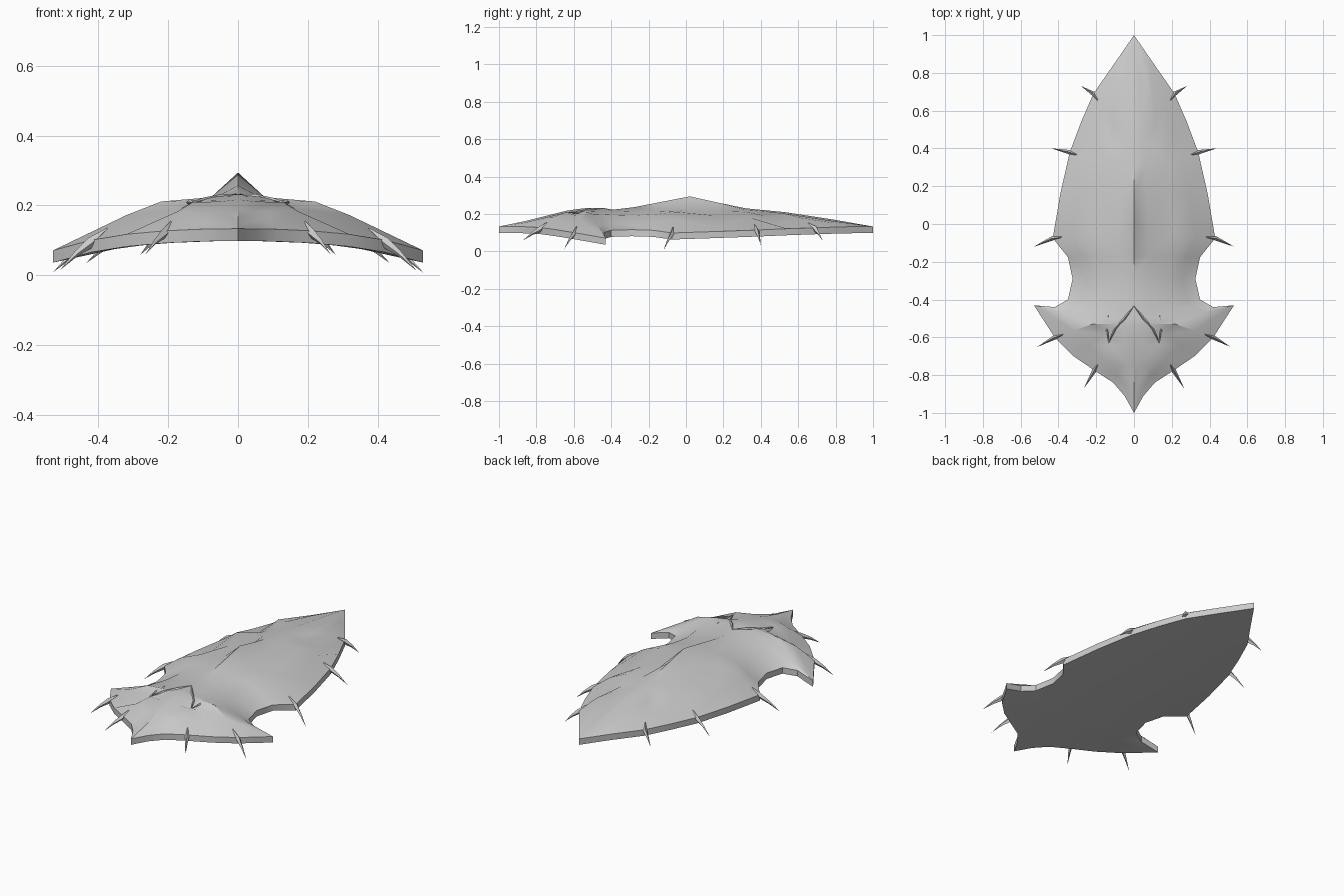
import bpy, bmesh, math
from mathutils import Vector

if "Cube" in bpy.data.objects:
    bpy.data.objects.remove(bpy.data.objects["Cube"])

RIM = 0.035


def under(x):
    # curved underside height
    return 0.098 - 0.12 * x * x - 0.36 * x ** 4


# Ridge line seen from the side: (y, z)
PROFILE = [(1, .133), (.6, .203), (.3, .232), (.02, .294), (-.28, .236), (-.4, .222),
           (-.46, .235), (-.55, .231), (-.64, .217), (-.85, .164), (-1, .133)]


def ridge(y):
    for (a, za), (b, zb) in zip(PROFILE, PROFILE[1:]):
        if a >= y >= b:
            return za + (zb - za) * (a - y) / (a - b)


# Stations from tip to tail: edge x, edge y, shoulder x, shoulder y, rib (+) or valley (-)
STATIONS = [
    (.10, .855, .065, .79, 0), (.215, .69, .11, .53, 1), (.28, .54, .125, .42, -1),
    (.34, .38, .17, .32, 1), (.39, .16, .18, .16, -1), (.43, -.075, .215, -.05, 1),
    (.35, -.175, .205, -.17, -.3), (.325, -.29, .19, -.28, -.9), (.35, -.40, .20, -.39, -.6),
    (.42, -.44, .215, -.45, -.3), (.53, -.43, .225, -.50, -.1), (.42, -.60, .22, -.53, 1),
    (.32, -.70, .165, -.585, -1), (.21, -.775, .13, -.64, 1), (.11, -.84, .08, -.75, -.5),
    (.05, -.91, .03, -.86, 0),
]


def row(ex, ey, sx, sy, rib):
    cy = .02 if sy == -.05 else sy
    zc = ridge(cy)
    edge = Vector((ex, ey, under(ex) + RIM))
    shoulder = Vector((sx, sy, min(.201 + .01 * rib, zc - .008)))
    mid = edge.lerp(shoulder, .5) + Vector((0, 0, .016 * rib))
    inner = Vector((sx * .36, (sy + cy) / 2, min(.219 + .004 * rib, zc - .006)))
    return [edge, mid, shoulder, inner, Vector((0, cy, zc))]


def end_row(y):
    return [Vector((0, y, under(0) + RIM))] * 5


def finish(name, bm):
    bmesh.ops.remove_doubles(bm, verts=bm.verts, dist=.0005)
    bmesh.ops.recalc_face_normals(bm, faces=bm.faces)
    me = bpy.data.meshes.new(name)
    bm.to_mesh(me)
    bm.free()
    for p in me.polygons:
        p.use_smooth = True
    me.set_sharp_from_angle(angle=math.radians(30))
    bpy.context.collection.objects.link(bpy.data.objects.new(name, me))


# Shield body: ribbed top, rim wall and curved underside, mirrored
rows = [end_row(1)] + [row(*s) for s in STATIONS] + [end_row(-1)]
bm = bmesh.new()
for side in (1, -1):
    top = [[bm.verts.new((p.x * side, p.y, p.z)) for p in r] for r in rows]
    low = [[bm.verts.new((p.x * side, p.y, under(p.x))) for p in r] for r in rows]
    for i in range(len(rows) - 1):
        for j in range(4):
            for g in (top, low):
                bm.faces.new((g[i][j], g[i + 1][j], g[i + 1][j + 1], g[i][j + 1]))
        bm.faces.new((top[i][0], low[i][0], low[i + 1][0], top[i + 1][0]))
finish("shield_body", bm)


def claw_pair(name, pts, radii, tall=1.3):
    # four-sided tapering claw along a path, on both sides
    for side, word in ((1, "right"), (-1, "left")):
        path = [Vector((p[0] * side, p[1], p[2])) for p in pts]
        bm = bmesh.new()
        rings = []
        for i, p in enumerate(path):
            d = (path[min(i + 1, len(path) - 1)] - path[max(i - 1, 0)]).normalized()
            u = d.cross(Vector((0, 0, 1))).normalized()
            v = u.cross(d) * tall
            rings.append([bm.verts.new(p + k * radii[i]) for k in (u, v, -u, -v)])
        for a, b in zip(rings, rings[1:]):
            for k in range(4):
                m = (k + 1) % 4
                bm.faces.new((a[k], a[m], b[m], b[k]))
        finish(f"{name}_{word}", bm)


# Edge spikes, one at the end of every rib, curving down to the tip
tips = [(.28, .73), (.435, .40), (.53, -.12), (.51, -.65), (.265, -.87)]
ribs = [row(*s) for s in STATIONS if s[4] == 1]
for n, (rib, (x, y)) in enumerate(zip(ribs, tips)):
    rim = rib[0] + Vector((0, 0, -.006))
    root = rib[0].lerp(rib[1], .45)
    tip = Vector((x, y, under(x) - .028))
    bend = rim.lerp(tip, .5) + Vector((0, 0, .005))
    claw_pair(f"edge_spike_{n + 1}", [root, rim, bend, tip], (.002, .012, .006, .0003))

# Raised chevron crest with swept-back barbs
claw_pair("chevron_crest", [(0, -.435, .230), (.05, -.50, .225), (.10, -.555, .216), (.135, -.63, .207)],
          (.003, .007, .006, .002), 1)
claw_pair("chevron_barb", [(.135, -.63, .207), (.143, -.56, .208), (.137, -.485, .211)],
          (.002, .006, .001), 1)
